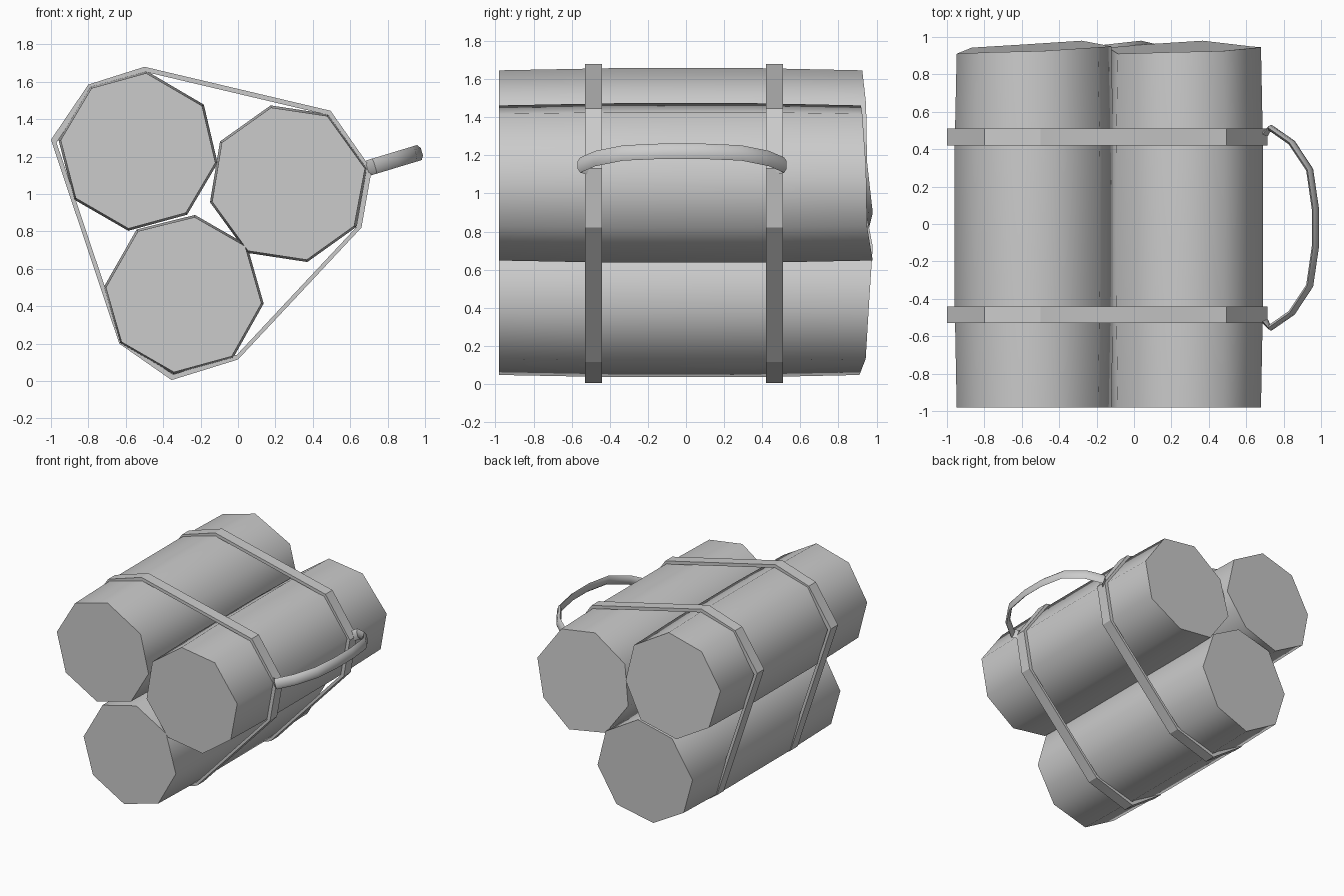
import bpy, bmesh, math
from mathutils import Vector

cube = bpy.data.objects.get("Cube")
if cube:
    bpy.data.objects.remove(cube, do_unlink=True)

# One plain grey for everything
grey = bpy.data.materials.new("plain grey")
grey.use_nodes = True
grey.diffuse_color = (0.6, 0.6, 0.6, 1)
grey.node_tree.nodes["Principled BSDF"].inputs["Base Color"].default_value = (0.6, 0.6, 0.6, 1)


def loft(name, rings, loop=False, smooth=None):
    """Skin a list of point rings; cap the ends, or join them when loop is set."""
    bm = bmesh.new()
    vs = [[bm.verts.new(p) for p in ring] for ring in rings]
    n = len(vs[0])
    pairs = list(zip(vs, vs[1:])) + ([(vs[-1], vs[0])] if loop else [])
    for a, b in pairs:
        for i in range(n):
            j = (i + 1) % n
            bm.faces.new((a[i], a[j], b[j], b[i]))
    if not loop:
        bm.faces.new(vs[0])
        bm.faces.new(vs[-1])
    bmesh.ops.recalc_face_normals(bm, faces=bm.faces[:])
    mesh = bpy.data.meshes.new(name)
    bm.to_mesh(mesh)
    bm.free()
    mesh.materials.append(grey)
    obj = bpy.data.objects.new(name, mesh)
    bpy.context.collection.objects.link(obj)
    if smooth:
        bpy.ops.object.select_all(action='DESELECT')
        obj.select_set(True)
        bpy.context.view_layer.objects.active = obj
        bpy.ops.object.shade_smooth_by_angle(angle=math.radians(smooth))
    return obj


# Logs: uneven octagons, slightly barrelled, with a crooked back end
ANGLES = [0, 44.7, 90.5, 135.5, 181, 223.5, 272.4, 316.3]
BACK_Y = [.98, .96, .943, .91, .918, .925, .945, .95]


def log(name, cx, cz, turn):
    def ring(r, ys):
        return [(cx + r * math.cos(math.radians(turn - a)), y,
                 cz + r * math.sin(math.radians(turn - a))) for a, y in zip(ANGLES, ys)]
    loft(name, [ring(.418, [-.98] * 8), ring(.43, [-.36] * 8),
                ring(.43, [.36] * 8), ring(.418, BACK_Y)], smooth=60)


log("upper_right_log", -.534, 1.23, -52.4)
log("upper_left_log", .269, 1.054, -76.3)
log("bottom_log", -.29, .462, 38.3)

# Straps: flat bands wrapped round the bundle
OUTLINE = [(-.5, 1.68), (.495, 1.445), (.715, 1.13), (.66, .82), (0, .115),
           (-.355, .005), (-.635, .20), (-1, 1.29), (-.80, 1.585)]
HUB = Vector((-.15, .85))


def strap(name, y0, y1):
    rings = []
    for p in OUTLINE:
        outer = Vector(p)
        inner = HUB + (outer - HUB) * .965
        rings.append([(outer.x, y0, outer.y), (outer.x, y1, outer.y),
                      (inner.x, y1, inner.y), (inner.x, y0, inner.y)])
    loft(name, rings, loop=True)


strap("front_strap", -.53, -.44)
strap("back_strap", .42, .51)

# Carrying handle: thin oval band arching out on a tilted plane
OUT = Vector((.96, 0, .29)).normalized()
UP = Vector((-.29, 0, .96)).normalized()
BASE = Vector((.70, -.02, 1.14))
half = [(0, .50), (.03, .535), (.15, .455), (.25, .31), (.282, .1)]
path = [(u, -y) for u, y in half] + [(u, y) for u, y in reversed(half)]
points = [BASE + OUT * u + Vector((0, y, 0)) for u, y in path]
rings = []
for i, p in enumerate(points):
    along = (points[min(i + 1, len(points) - 1)] - points[max(i - 1, 0)]).normalized()
    side = along.cross(UP).normalized()
    rings.append([p + UP * (.042 * math.cos(t * math.pi / 3)) + side * (.016 * math.sin(t * math.pi / 3))
                  for t in range(6)])
loft("carry_handle", rings, smooth=60)
